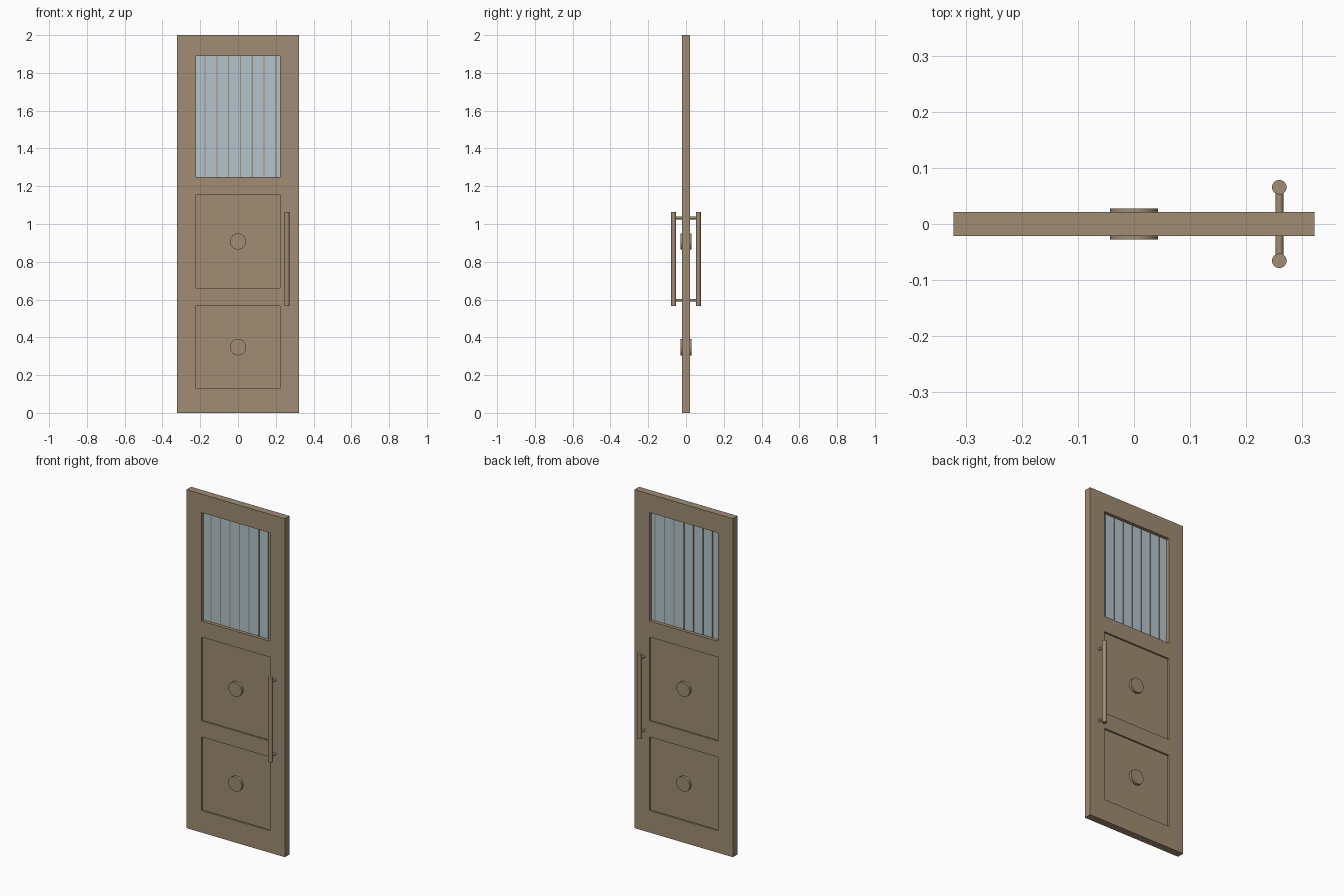
import bpy, bmesh, math
from mathutils import Vector

if "Cube" in bpy.data.objects:
    bpy.data.objects.remove(bpy.data.objects["Cube"])


def material(name, rgb):
    m = bpy.data.materials.new(name)
    m.diffuse_color = (*rgb, 1)
    m.use_nodes = True
    m.node_tree.nodes["Principled BSDF"].inputs["Base Color"].default_value = m.diffuse_color
    return m


BROWN = material("brown_wood", (0.350, 0.262, 0.172))
BLUE = material("pale_blue_glass", (0.450, 0.560, 0.615))

HALF_W, HALF_T = 0.322, 0.0215      # door half width and half thickness
OPEN_X = 0.223                      # half width of the openings
LEVELS = [0, 0.13, 0.565, 0.66, 1.155, 1.25, 1.89, 2.0]
OPEN_ROWS = (1, 3, 5)               # lower panel, upper panel, window


def finish(name, bm, mat):
    bmesh.ops.recalc_face_normals(bm, faces=bm.faces)
    me = bpy.data.meshes.new(name)
    bm.to_mesh(me)
    bm.free()
    me.materials.append(mat)
    ob = bpy.data.objects.new(name, me)
    bpy.context.collection.objects.link(ob)
    return ob


def box(name, x0, x1, half_y, z0, z1, mat):
    bm = bmesh.new()
    bmesh.ops.create_cube(bm, size=1)
    bmesh.ops.scale(bm, vec=(x1 - x0, 2 * half_y, z1 - z0), verts=bm.verts)
    bmesh.ops.translate(bm, vec=((x0 + x1) / 2, 0, (z0 + z1) / 2), verts=bm.verts)
    return finish(name, bm, mat)


def rod(name, start, end, radius, sides=24):
    a, b = Vector(start), Vector(end)
    bm = bmesh.new()
    bmesh.ops.create_cone(bm, cap_ends=True, segments=sides, radius1=radius,
                          radius2=radius, depth=(b - a).length)
    turn = (b - a).to_track_quat('Z', 'Y').to_matrix()
    bmesh.ops.rotate(bm, cent=(0, 0, 0), matrix=turn, verts=bm.verts)
    bmesh.ops.translate(bm, vec=(a + b) / 2, verts=bm.verts)
    ob = finish(name, bm, BROWN)
    bpy.ops.object.select_all(action='DESELECT')
    ob.select_set(True)
    bpy.context.view_layer.objects.active = ob
    bpy.ops.object.shade_smooth_by_angle(angle=math.radians(40))
    return ob


# Door frame: stiles and rails as one grid with three openings, then thickened
bm = bmesh.new()
columns = [-HALF_W, -OPEN_X, OPEN_X, HALF_W]
grid = [[bm.verts.new((x, -HALF_T, z)) for x in columns] for z in LEVELS]
for r in range(len(LEVELS) - 1):
    for c in range(3):
        if not (c == 1 and r in OPEN_ROWS):
            bm.faces.new((grid[r][c], grid[r][c + 1], grid[r + 1][c + 1], grid[r + 1][c]))
back = bmesh.ops.extrude_face_region(bm, geom=bm.faces[:], use_keep_orig=True)
bmesh.ops.translate(bm, vec=(0, 2 * HALF_T, 0),
                    verts=[g for g in back["geom"] if isinstance(g, bmesh.types.BMVert)])
finish("door_frame", bm, BROWN)

# Recessed panels, each with a round boss showing on both sides
for name, row in (("lower", 1), ("upper", 3)):
    z0, z1 = LEVELS[row], LEVELS[row + 1]
    box(name + "_panel", -OPEN_X, OPEN_X, 0.0115, z0, z1, BROWN)
    zc = (z0 + z1) / 2
    rod(name + "_boss", (0, -0.028, zc), (0, 0.028, zc), 0.043, 32)

# Window glass with thin upright bars
box("window_glass", -OPEN_X, OPEN_X, 0.002, LEVELS[5], LEVELS[6], BLUE)
for i in range(7):
    x = -0.174 + i * 0.0623
    box(f"window_bar_{i + 1}", x - 0.003, x + 0.003, 0.005, LEVELS[5], LEVELS[6], BROWN)

# Pull handles on both sides, joined by posts through the door
HANDLE_X, HANDLE_Y = 0.259, 0.0655
for name, side in (("front", -1), ("back", 1)):
    y = side * HANDLE_Y
    rod(name + "_handle", (HANDLE_X, y, 0.565), (HANDLE_X, y, 1.064), 0.013)
for name, z in (("lower", 0.597), ("upper", 1.032)):
    rod(name + "_handle_post", (HANDLE_X, -HANDLE_Y, z), (HANDLE_X, HANDLE_Y, z), 0.007, 16)
